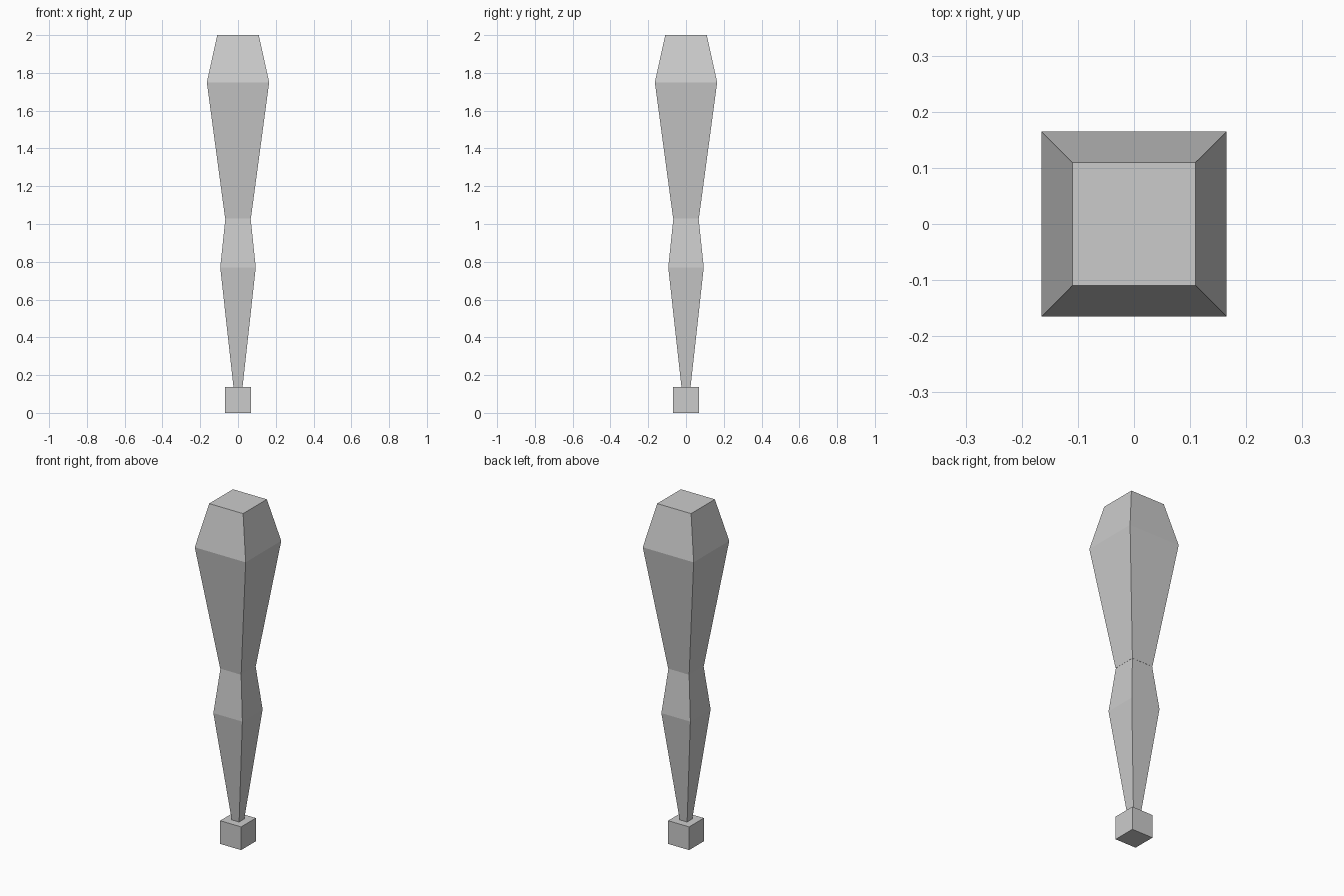
import bpy
import bmesh

if "Cube" in bpy.data.objects:
    bpy.data.objects.remove(bpy.data.objects["Cube"])


def square_loft(name, sections):
    """Closed solid through square sections given as (height, half width)."""
    bm = bmesh.new()
    rings = [[bm.verts.new((sx * h, sy * h, z))
              for sx, sy in ((-1, -1), (1, -1), (1, 1), (-1, 1))]
             for z, h in sections]
    for low, high in zip(rings, rings[1:]):
        for i in range(4):
            j = (i + 1) % 4
            bm.faces.new((low[i], low[j], high[j], high[i]))
    bm.faces.new(rings[0][::-1])
    bm.faces.new(rings[-1])
    mesh = bpy.data.meshes.new(name)
    bm.to_mesh(mesh)
    bm.free()
    obj = bpy.data.objects.new(name, mesh)
    bpy.context.collection.objects.link(obj)
    return obj


# Small cube at the base
square_loft("end_cube", [(0, 0.068), (0.136, 0.068)])
# Lower tapered segment
square_loft("lower_segment", [(0.136, 0.024), (0.77, 0.094), (1.028, 0.067)])
# Upper, larger tapered segment
square_loft("upper_segment", [(1.028, 0.068), (1.75, 0.165), (2.0, 0.11)])
